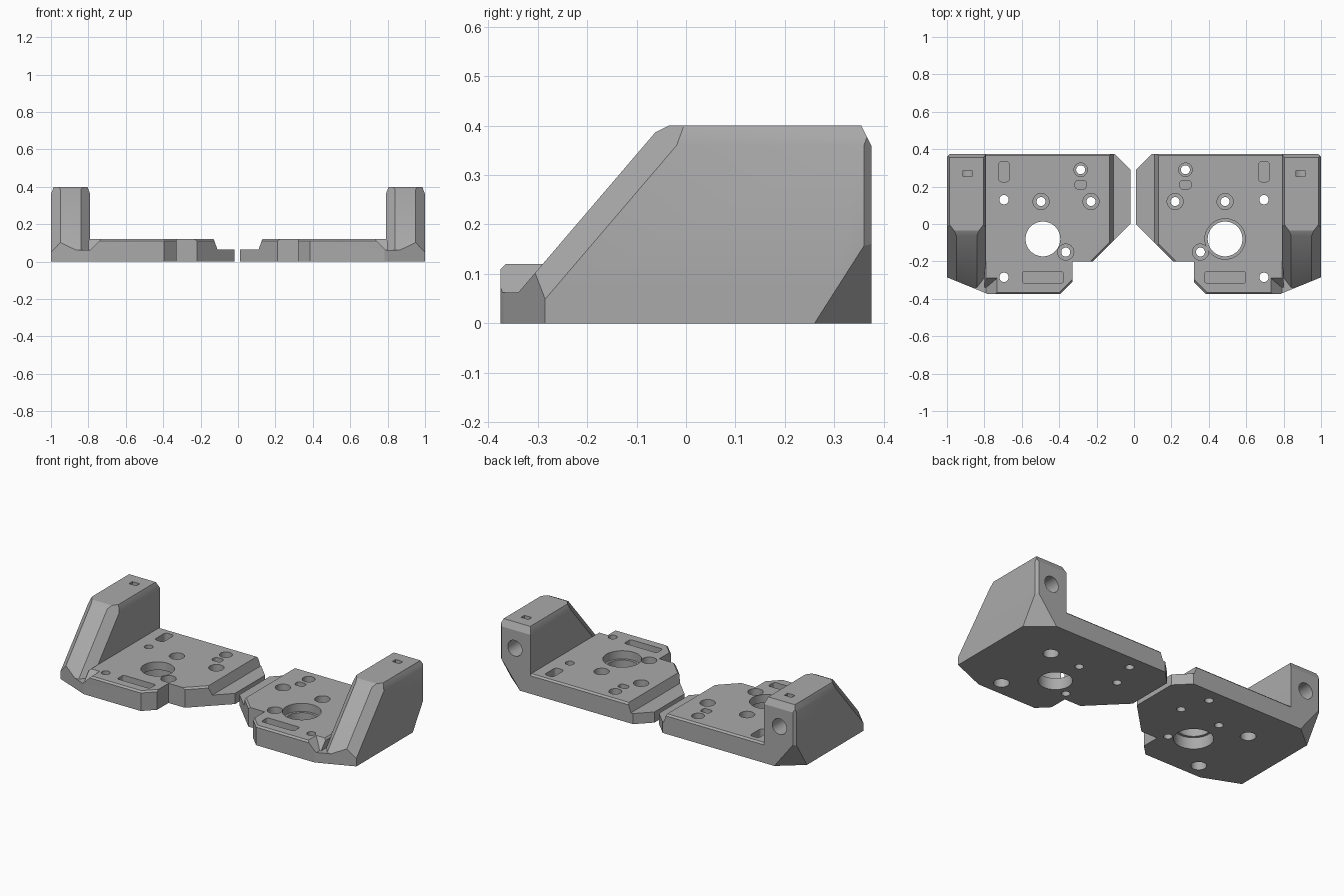
import bpy, bmesh, math
from mathutils import Matrix, Vector

old = bpy.data.objects.get("Cube")
if old:
    bpy.data.objects.remove(old)

grey = bpy.data.materials.new("matte grey")
grey.use_nodes = True
GREY = (0.4, 0.4, 0.4, 1)
grey.diffuse_color = GREY
grey.node_tree.nodes["Principled BSDF"].inputs["Base Color"].default_value = GREY

# Inclined front face of the side wall, and its two edge chamfers
SLOPE = Vector((0, -0.76, 0.65))
SLOPE_POINT = (0.9, -0.29, 0.12)
OUTER_CHAMFER = ((0.95, -0.29, 0.12), SLOPE + Vector((1, 0, 0)))
INNER_CHAMFER = ((0.84, -0.29, 0.12), SLOPE - Vector((1, 0, 0)))
FRONT_CORNER = ((1, -0.285, 0), (0.09, -0.22, 0))
BACK_CORNER = ((1, 0.26, 0), (1 / 0.14, 1 / 0.115, -1 / 0.18))
BACK_EDGE = ((0.985, 0.375, 0), (1, 1, 0))


def finish(bm, name):
    bmesh.ops.recalc_face_normals(bm, faces=bm.faces)
    mesh = bpy.data.meshes.new(name)
    bm.to_mesh(mesh)
    bm.free()
    obj = bpy.data.objects.new(name, mesh)
    bpy.context.scene.collection.objects.link(obj)
    mesh.materials.append(grey)
    return obj


def solid(name, low, high, slices=(), top_bevel=0, corner=0):
    """Box trimmed by planes given as (point, outward normal)."""
    low, high = Vector(low), Vector(high)
    bm = bmesh.new()
    bmesh.ops.create_cube(bm, size=1)
    bmesh.ops.scale(bm, vec=high - low, verts=bm.verts)
    bmesh.ops.translate(bm, vec=(low + high) / 2, verts=bm.verts)
    for point, normal in slices:
        cut = bmesh.ops.bisect_plane(
            bm, geom=bm.verts[:] + bm.edges[:] + bm.faces[:], dist=1e-5,
            plane_co=point, plane_no=Vector(normal).normalized(), clear_outer=True)
        edges = [e for e in cut["geom_cut"] if isinstance(e, bmesh.types.BMEdge)]
        if edges:
            bmesh.ops.contextual_create(bm, geom=edges)
    if top_bevel:
        edges = [e for e in bm.edges if all(v.co.z > high.z - 1e-4 for v in e.verts)]
        bmesh.ops.bevel(bm, geom=edges, offset=top_bevel, segments=1, affect='EDGES')
    if corner:
        edges = [e for e in bm.edges if abs(e.verts[0].co.z - e.verts[1].co.z) > 1e-3]
        bmesh.ops.bevel(bm, geom=edges, offset=corner, segments=4, profile=0.5, affect='EDGES')
    return finish(bm, name)


def cylinder(center, radius, depth, along_y=False, sides=40):
    bm = bmesh.new()
    turn = Matrix.Rotation(math.pi / 2, 4, 'X') if along_y else Matrix()
    bmesh.ops.create_cone(bm, cap_ends=True, segments=sides, radius1=radius, radius2=radius,
                          depth=depth, matrix=Matrix.Translation(center) @ turn)
    return finish(bm, "cutter")


def pocket(x, y, width, length, floor, top, corner):
    half = Vector((width / 2, length / 2, 0))
    return solid("cutter", Vector((x, y, floor)) - half, Vector((x, y, top)) + half, corner=corner)


def combine(body, tool, operation):
    mod = body.modifiers.new("combine", 'BOOLEAN')
    mod.object, mod.operation, mod.solver = tool, operation, 'EXACT'
    bpy.context.view_layer.objects.active = body
    bpy.ops.object.modifier_apply(modifier=mod.name)
    bpy.data.objects.remove(tool)


def bracket(name, lip, shift, bore_step, mirrored):
    # Base plate with its angled corners
    body = solid(name, (lip, -0.375, 0), (0.8, 0.375, 0.12), [
        FRONT_CORNER,
        ((lip, 0.0, 0), (-1, -1, 0)),
        ((lip, 0.29, 0), (-1, 1, 0)),
        ((0.32 + shift, -0.36, 0), (-1, -1, 0)),
    ], top_bevel=0.01)
    trim = solid("cutter", (-0.1, -0.5, -0.1), (0.32 + shift, -0.2, 0.3))
    combine(body, trim, 'DIFFERENCE')
    # Lowered inner lip
    combine(body, solid("cutter", (-0.1, -0.5, 0.065), (0.2, 0.5, 0.2),
                        [((0.11, 0, 0.065), (0.055, 0, -0.02))]), 'DIFFERENCE')
    # Notch in front of the wall
    combine(body, solid("cutter", (0.7, -0.5, 0.062), (1.1, -0.2, 0.2), [
        ((0.79, 0, 0.062), (-1, 0, -1)), (SLOPE_POINT, -SLOPE)]), 'DIFFERENCE')
    # Foot and wall
    combine(body, solid("foot", (0.75, -0.375, 0), (1, 0.375, 0.062), [
        FRONT_CORNER, BACK_CORNER, BACK_EDGE, OUTER_CHAMFER]), 'UNION')
    combine(body, solid("wall", (0.79, -0.375, 0), (1, 0.375, 0.4), [
        (SLOPE_POINT, SLOPE), OUTER_CHAMFER, INNER_CHAMFER, FRONT_CORNER,
        ((0.9, -0.035, 0.4), (0, -0.45, 0.89)),
        ((1, 0, 0.36), (0.94, 0, 0.35)),
        ((0.79, 0, 0.36), (-0.94, 0, 0.35)),
        ((0.9, 0.375, 0.36), (0, 0.9, 0.45)),
        BACK_CORNER, BACK_EDGE]), 'UNION')

    # Wall bore with its nut slot
    cuts = [cylinder((0.895, 0.375, 0.25), 0.048, 0.5, along_y=True),
            pocket(0.89, 0.27, 0.05, 0.032, 0.25, 0.5, 0)]
    # Main opening with a stepped rim
    cuts += [cylinder((0.487, -0.08, 0.06), 0.093, 0.3, sides=64),
             cylinder((0.487, -0.08, bore_step), 0.108, 0.1, sides=64)]
    # Counterbored screw holes from above
    for x, y, radius in ((0.22, 0.12, 0.043), (0.487, 0.12, 0.043),
                         (0.355, -0.15, 0.043), (0.275, 0.29, 0.036)):
        cuts += [cylinder((x + shift, y, 0.06), 0.024, 0.3),
                 cylinder((x + shift, y, 0.12), radius, 0.1)]
    # Plain holes, counterbored from below
    for y in (0.13, -0.285):
        cuts += [cylinder((0.695, y, 0.06), 0.025, 0.3),
                 cylinder((0.695, y, 0), 0.043, 0.1)]
    # Blind slots
    cuts += [pocket(0.695, 0.28, 0.06, 0.11, 0.06, 0.2, 0.02),
             pocket(0.487, -0.285, 0.22, 0.06, 0.07, 0.2, 0.012),
             pocket(0.275 + shift, 0.21, 0.06, 0.045, 0.07, 0.2, 0.015)]
    for cut in cuts:
        combine(body, cut, 'DIFFERENCE')

    if mirrored:
        body.data.transform(Matrix.Scale(-1, 4, (1, 0, 0)))
        body.data.flip_normals()
    bpy.ops.object.select_all(action='DESELECT')
    body.select_set(True)
    bpy.context.view_layer.objects.active = body
    bpy.ops.object.shade_smooth_by_angle(angle=math.radians(25))


bracket("left_bracket", 0.01, 0.0, 0.12, False)
bracket("right_bracket", 0.02, 0.01, 0.02, True)
